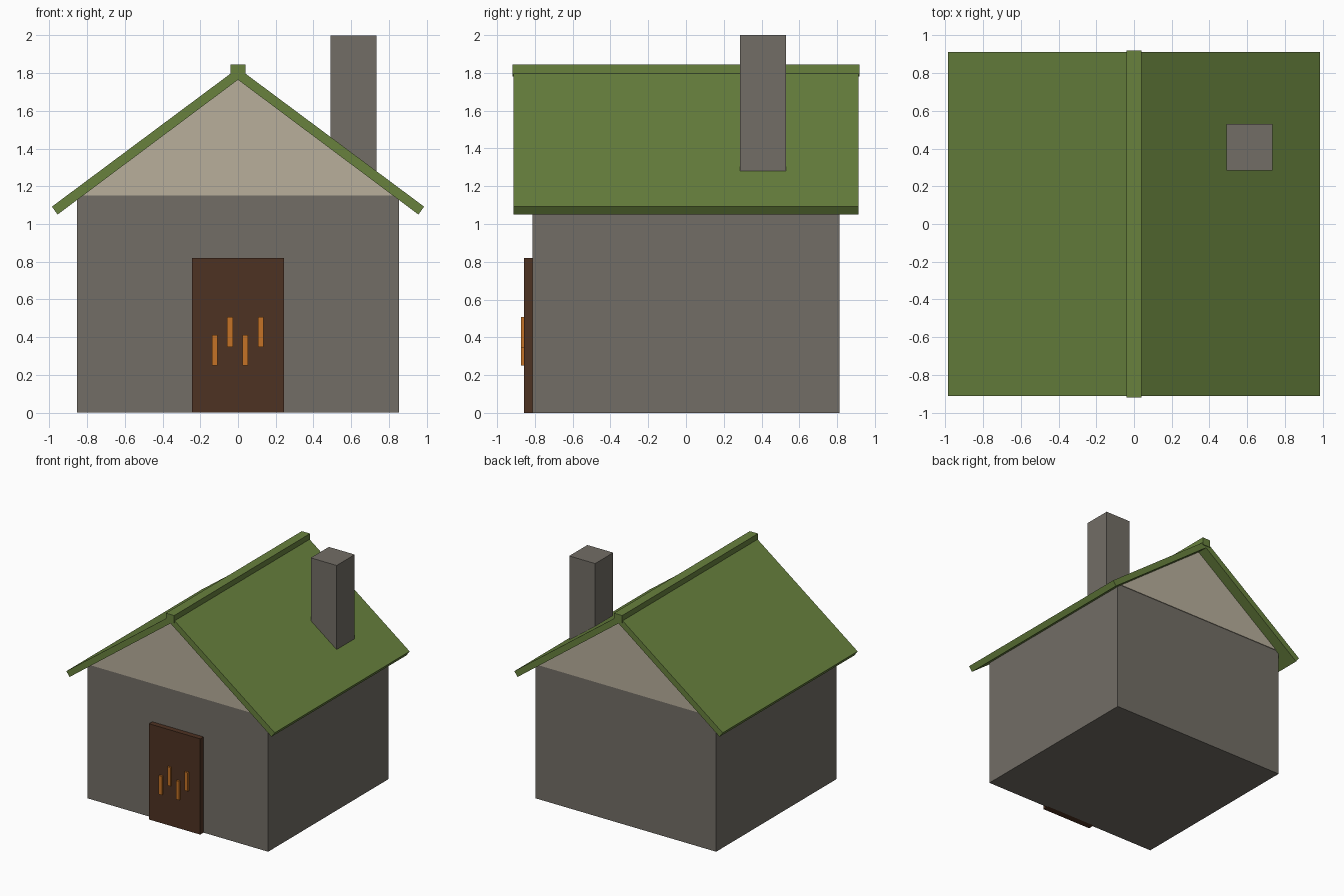
import bpy
import bmesh

cube = bpy.data.objects.get("Cube")
if cube:
    bpy.data.objects.remove(cube, do_unlink=True)


def material(name, rgb):
    mat = bpy.data.materials.new(name)
    mat.use_nodes = True
    color = (*rgb, 1.0)
    mat.diffuse_color = color
    bsdf = next(n for n in mat.node_tree.nodes if n.type == "BSDF_PRINCIPLED")
    bsdf.inputs["Base Color"].default_value = color
    return mat


stone = material("stone_grey", (0.17, 0.155, 0.132))
plaster = material("plaster_beige", (0.48, 0.43, 0.33))
green = material("roof_green", (0.138, 0.22, 0.048))
wood = material("dark_wood", (0.076, 0.032, 0.016))
orange = material("orange_trim", (0.56, 0.17, 0.019))


def prism(name, outline, y0, y1, mat):
    """Extrude an (x, z) outline from y0 to y1."""
    bm = bmesh.new()
    face = bm.faces.new([bm.verts.new((x, y0, z)) for x, z in outline])
    result = bmesh.ops.extrude_face_region(bm, geom=[face])
    moved = [v for v in result["geom"] if isinstance(v, bmesh.types.BMVert)]
    bmesh.ops.translate(bm, verts=moved, vec=(0, y1 - y0, 0))
    bmesh.ops.recalc_face_normals(bm, faces=bm.faces)
    mesh = bpy.data.meshes.new(name)
    bm.to_mesh(mesh)
    bm.free()
    mesh.materials.append(mat)
    obj = bpy.data.objects.new(name, mesh)
    bpy.context.collection.objects.link(obj)
    return obj


def box(name, x0, x1, y0, y1, z0, z1, mat):
    return prism(name, [(x0, z0), (x1, z0), (x1, z1), (x0, z1)], y0, y1, mat)


# House body and gable
wall_top = 1.15
box("walls", -0.855, 0.855, -0.813, 0.813, 0, wall_top, stone)
prism("gable", [(-0.84, wall_top), (0.84, wall_top), (0, 1.775)], -0.819, 0.819, plaster)

# Sloped roof panels meeting at the ridge
for side, label in ((1, "left"), (-1, "right")):
    outline = [(0, 1.765), (0.957, 1.05), (0.987, 1.092), (0, 1.827)]
    prism("roof_" + label, [(side * x, z) for x, z in outline], -0.913, 0.913, green)
box("ridge_beam", -0.039, 0.039, -0.919, 0.919, 1.78, 1.845, green)

# Chimney
box("chimney", 0.49, 0.735, 0.285, 0.53, 1.2, 2, stone)

# Door with staggered raised slats
box("door", -0.243, 0.243, -0.858, -0.8, 0, 0.82, wood)
for i in range(4):
    x = -0.124 + i * 0.0815
    z = 0.25 if i % 2 == 0 else 0.347
    box(f"door_slat_{i + 1}", x - 0.015, x + 0.015, -0.874, -0.85, z, z + 0.16, orange)
